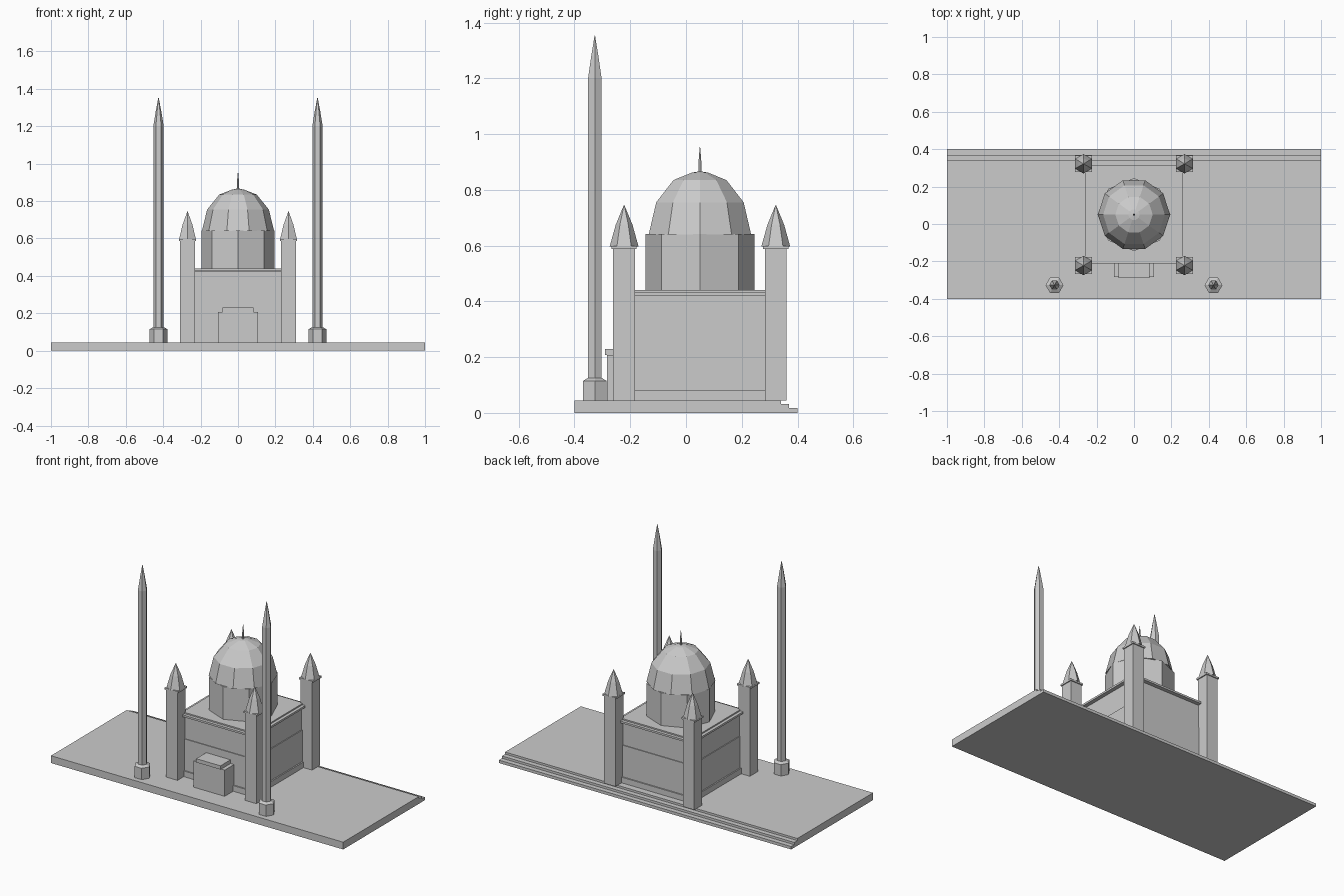
import bpy
from math import sin, cos, pi

if "Cube" in bpy.data.objects:
    bpy.data.objects.remove(bpy.data.objects["Cube"])

GREY = (0.6, 0.6, 0.6, 1)
stone = bpy.data.materials.new("grey_stone")
stone.use_nodes = True
stone.diffuse_color = GREY
stone.node_tree.nodes["Principled BSDF"].inputs["Base Color"].default_value = GREY

CY = 0.05   # middle of the building in y
DECK = 0.045


def make(name, verts, faces):
    mesh = bpy.data.meshes.new(name)
    mesh.from_pydata(verts, [], faces)
    mesh.materials.append(stone)
    obj = bpy.data.objects.new(name, mesh)
    bpy.context.collection.objects.link(obj)
    return obj


def loft(name, rings):
    """Skin a stack of equal-sized rings and close both ends."""
    n = len(rings[0])
    verts = [v for ring in rings for v in ring]
    faces = [tuple(reversed(range(n))), tuple(range(len(verts) - n, len(verts)))]
    for k in range(len(rings) - 1):
        for i in range(n):
            j = (i + 1) % n
            faces.append((k * n + i, k * n + j, k * n + n + j, k * n + n + i))
    return make(name, verts, faces)


def box(name, x, y0, y1, z0, z1, cx=0):
    return loft(name, [[(cx - x, y0, z), (cx + x, y0, z), (cx + x, y1, z), (cx - x, y1, z)]
                       for z in (z0, z1)])


def turned(name, cx, cy, sides, profile, turn=0):
    """Faceted solid from (radius, height) pairs."""
    return loft(name, [[(cx + r * cos(turn + 2 * pi * i / sides),
                         cy + r * sin(turn + 2 * pi * i / sides), z)
                        for i in range(sides)] for r, z in profile])


# Platform with steps along the back
side = [(-0.4, 0), (0.4, 0), (0.4, 0.018), (0.37, 0.018), (0.37, 0.032),
        (0.34, 0.032), (0.34, DECK), (-0.4, DECK)]
loft("platform", [[(x, y, z) for y, z in side] for x in (-1, 1)])

# Main hall: stacked square tiers
for name, half, z0, z1 in [("hall_plinth", 0.25, DECK, 0.08),
                           ("hall_lower_wall", 0.242, 0.08, 0.275),
                           ("hall_upper_wall", 0.237, 0.275, 0.42),
                           ("hall_cornice", 0.262, 0.42, 0.432),
                           ("hall_roof", 0.243, 0.432, 0.44)]:
    box(name, half, CY - half, CY + half, z0, z1)

# Entrance porch
box("porch", 0.107, -0.283, -0.18, DECK, 0.207)
box("porch_top", 0.083, -0.29, -0.18, 0.207, 0.23)

# Drum, dome and finial
turned("drum", 0, CY, 8, [(0.195, 0.44), (0.195, 0.642)])
turned("dome", 0, CY, 10, [(0.193, 0.64), (0.165, 0.755), (0.1, 0.835),
                           (0.03, 0.862), (0.004, 0.866)])
turned("finial", 0, CY, 6, [(0.007, 0.855), (0.006, 0.9), (0.001, 0.953)])

# Corner towers with pointed caps
for sx, xn in ((-1, "right"), (1, "left")):
    for sy, yn in ((-1, "front"), (1, "back")):
        x, y = sx * 0.27, CY + sy * 0.272
        tag = yn + "_" + xn
        box("tower_" + tag, 0.039, y - 0.039, y + 0.039, DECK, 0.587, x)
        box("tower_collar_" + tag, 0.045, y - 0.045, y + 0.045, 0.587, 0.598, x)
        turned("tower_cap_" + tag, x, y, 6,
               [(0.052, 0.596), (0.03, 0.675), (0.001, 0.745)], pi / 6)

    # Free-standing minaret
    x, y = sx * 0.425, -0.327
    turned("minaret_base_" + xn, x, y, 6, [(0.048, DECK), (0.048, 0.115), (0.03, 0.125)])
    turned("minaret_shaft_" + xn, x, y, 6, [(0.028, 0.12), (0.028, 1.2)])
    turned("minaret_spire_" + xn, x, y, 6, [(0.028, 1.2), (0.014, 1.285), (0.001, 1.353)])
